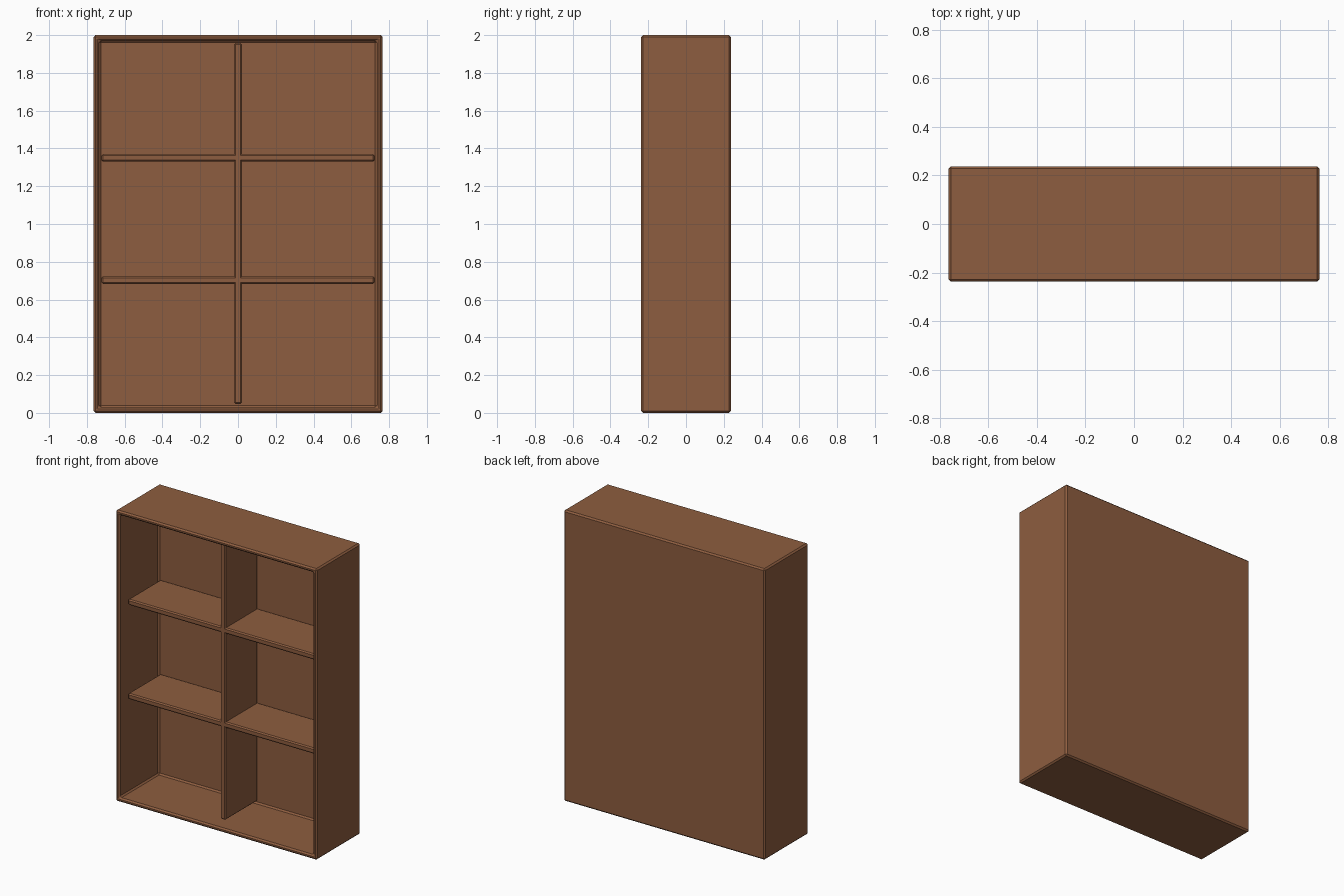
import bpy, bmesh

if "Cube" in bpy.data.objects:
    bpy.data.objects.remove(bpy.data.objects["Cube"])

W, D, H = 0.765, 0.238, 2.0      # half width, half depth, height
T = 0.042                        # wall thickness
FRONT, BACK = -0.165, 0.188      # shelf front, inner back

wood = bpy.data.materials.new("wood")
wood.diffuse_color = (0.27, 0.11, 0.05, 1)
wood.use_nodes = True
wood.node_tree.nodes["Principled BSDF"].inputs["Base Color"].default_value = wood.diffuse_color


def finish(name, bm, width):
    mesh = bpy.data.meshes.new(name)
    bm.to_mesh(mesh)
    bm.free()
    ob = bpy.data.objects.new(name, mesh)
    bpy.context.collection.objects.link(ob)
    mesh.materials.append(wood)
    mod = ob.modifiers.new("bevel", 'BEVEL')
    mod.width = width
    mod.segments = 1
    mod.limit_method = 'ANGLE'
    return ob


def box(x0, x1, y0, y1, z0, z1):
    bm = bmesh.new()
    bmesh.ops.create_cube(bm, size=1)
    for v in bm.verts:
        v.co = (x1 if v.co.x > 0 else x0,
                y1 if v.co.y > 0 else y0,
                z1 if v.co.z > 0 else z0)
    return bm


# cabinet shell: a box with the front inset and pushed in
bm = box(-W, W, -D, D, 0, H)
bm.normal_update()
front = min(bm.faces, key=lambda f: f.calc_center_median().y)
bmesh.ops.inset_region(bm, faces=[front], thickness=T)
face = bmesh.ops.extrude_discrete_faces(bm, faces=[front])["faces"][0]
bmesh.ops.translate(bm, verts=face.verts, vec=(0, BACK + D, 0))
finish("cabinet_shell", bm, 0.01)

# centre divider, set back from the rim
finish("centre_divider", box(-0.02, 0.02, FRONT, BACK, 0.048, H - T), 0.008)

# two shelves
for name, z in (("lower_shelf", 0.703), ("upper_shelf", 1.35)):
    finish(name, box(-W + T, W - T, FRONT, BACK, z - 0.02, z + 0.02), 0.008)
